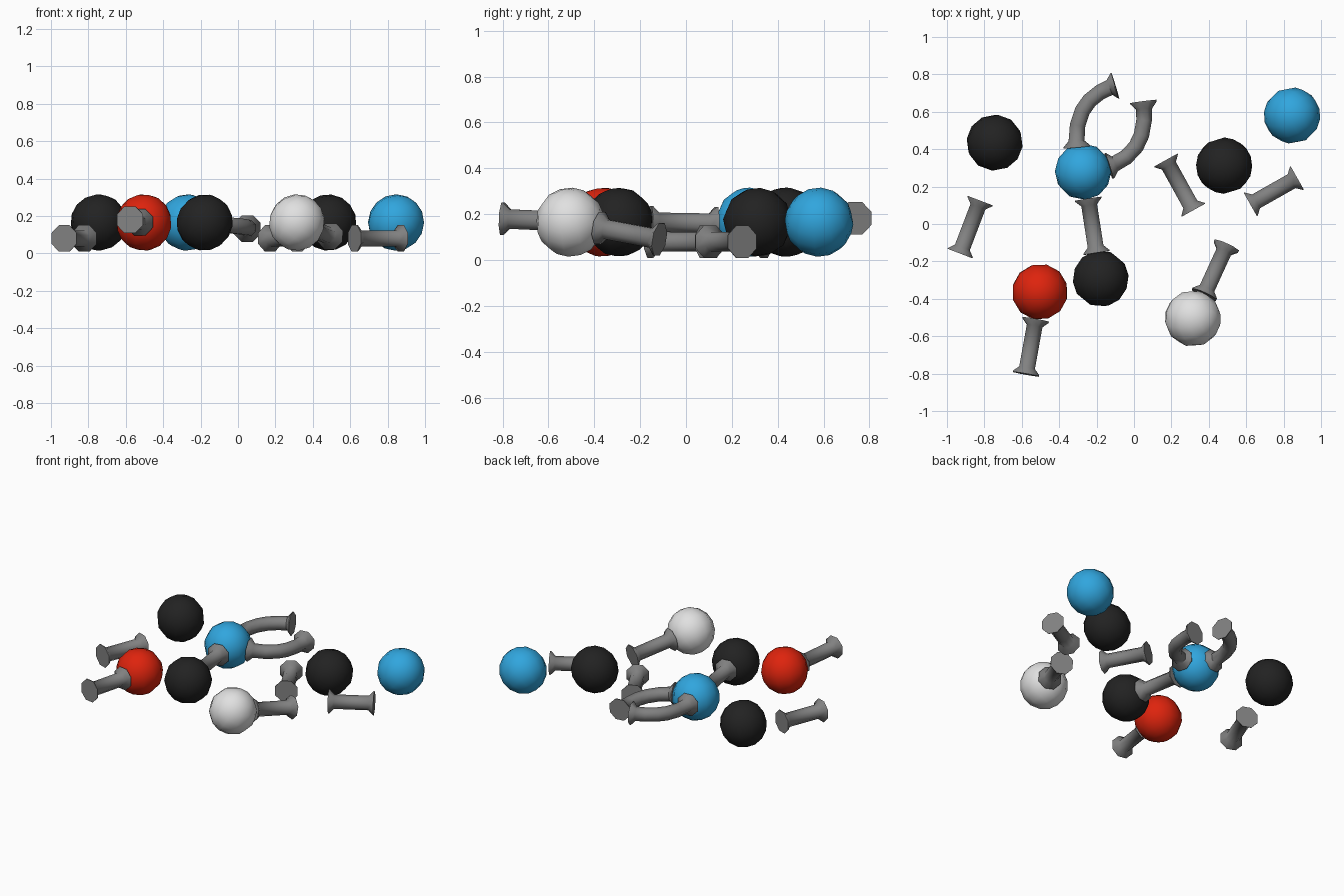
import bpy, bmesh, math
from mathutils import Vector

cube = bpy.data.objects.get("Cube")
if cube:
    bpy.data.objects.remove(cube, do_unlink=True)


def material(name, rgb):
    m = bpy.data.materials.new(name)
    m.use_nodes = True
    m.diffuse_color = (*rgb, 1)
    m.node_tree.nodes["Principled BSDF"].inputs["Base Color"].default_value = (*rgb, 1)
    return m


BLACK = material("black", (0.016, 0.016, 0.016))
BLUE = material("blue", (0.03, 0.38, 0.73))
RED = material("red", (0.73, 0.017, 0.004))
WHITE = material("white", (0.75, 0.75, 0.75))
GREY = material("grey", (0.22, 0.22, 0.22))


def finish(name, bm, mat, angle):
    bmesh.ops.recalc_face_normals(bm, faces=bm.faces[:])
    me = bpy.data.meshes.new(name)
    bm.to_mesh(me)
    bm.free()
    me.materials.append(mat)
    ob = bpy.data.objects.new(name, me)
    bpy.context.collection.objects.link(ob)
    bpy.ops.object.select_all(action="DESELECT")
    ob.select_set(True)
    bpy.context.view_layer.objects.active = ob
    bpy.ops.object.shade_smooth_by_angle(angle=math.radians(angle))
    return ob


def ball(name, x, y, mat, turn):
    bm = bmesh.new()
    bmesh.ops.create_uvsphere(bm, u_segments=12, v_segments=8, radius=0.151)
    ob = finish(name, bm, mat, 60)
    ob.location = (x, y, 0.165)
    ob.rotation_euler = (turn, turn * 0.6, turn * 1.5)


def connector(name, start, end, bend=None):
    """Eight-sided tube with a flared foot at each end, straight or bent."""
    a, b = Vector(start), Vector(end)
    c = Vector(bend) if bend else (a + b) / 2
    flare = 0.035 / (2 * (c - a).length)
    middle = [0.25, 0.45, 0.62, 0.8] if bend else []
    ts = [0, 0.15 * flare, flare, *middle, 1 - flare, 1 - 0.15 * flare, 1]
    radii = [0.077, 0.077, 0.046] + [0.045] * len(middle) + [0.046, 0.077, 0.077]
    bm = bmesh.new()
    rings = []
    for t, r in zip(ts, radii):
        p = a * (1 - t) ** 2 + c * 2 * t * (1 - t) + b * t * t
        tangent = ((c - a) * (1 - t) + (b - c) * t).normalized()
        side = tangent.cross(Vector((0, 0, 1))).normalized()
        up = side.cross(tangent)
        ring = []
        for i in range(8):
            g = math.tau * (i + 0.5) / 8
            ring.append(bm.verts.new(p + r * (side * math.cos(g) + up * math.sin(g))))
        rings.append(ring)
    for lo, hi in zip(rings, rings[1:]):
        for i in range(8):
            j = (i + 1) % 8
            bm.faces.new((lo[i], lo[j], hi[j], hi[i]))
    bm.faces.new(rings[0])
    bm.faces.new(rings[-1])
    finish(name, bm, GREY, 46)


# Balls
ball("black_ball_back", -0.745, 0.435, BLACK, 0.3)
ball("black_ball_joined", -0.178, -0.292, BLACK, 0.5)
ball("black_ball_left", 0.482, 0.312, BLACK, 0.8)
ball("blue_ball_joined", -0.272, 0.28, BLUE, 0.4)
ball("blue_ball_loose", 0.845, 0.58, BLUE, 0.7)
ball("red_ball", -0.503, -0.363, RED, 0.2)
ball("white_ball", 0.315, -0.505, WHITE, 0.6)

# Straight connectors
connector("loose_rod_right", (-0.822, 0.125, 0.08), (-0.93, -0.158, 0.08))
connector("loose_rod_middle", (0.17, 0.342, 0.08), (0.318, 0.074, 0.08))
connector("loose_rod_left", (0.873, 0.246, 0.08), (0.622, 0.104, 0.08))
connector("red_ball_rod", (-0.525, -0.51, 0.167), (-0.578, -0.803, 0.18))
connector("joining_rod", (-0.245, 0.135, 0.16), (-0.2, -0.155, 0.165))
connector("white_ball_rod", (0.375, -0.378, 0.14), (0.495, -0.116, 0.09))

# Bent connectors
connector("bent_rod_outer", (-0.305, 0.41, 0.17), (-0.1, 0.74, 0.182), (-0.33, 0.67, 0.176))
connector("bent_rod_inner", (-0.135, 0.31, 0.158), (0.05, 0.655, 0.132), (0.085, 0.38, 0.14))
